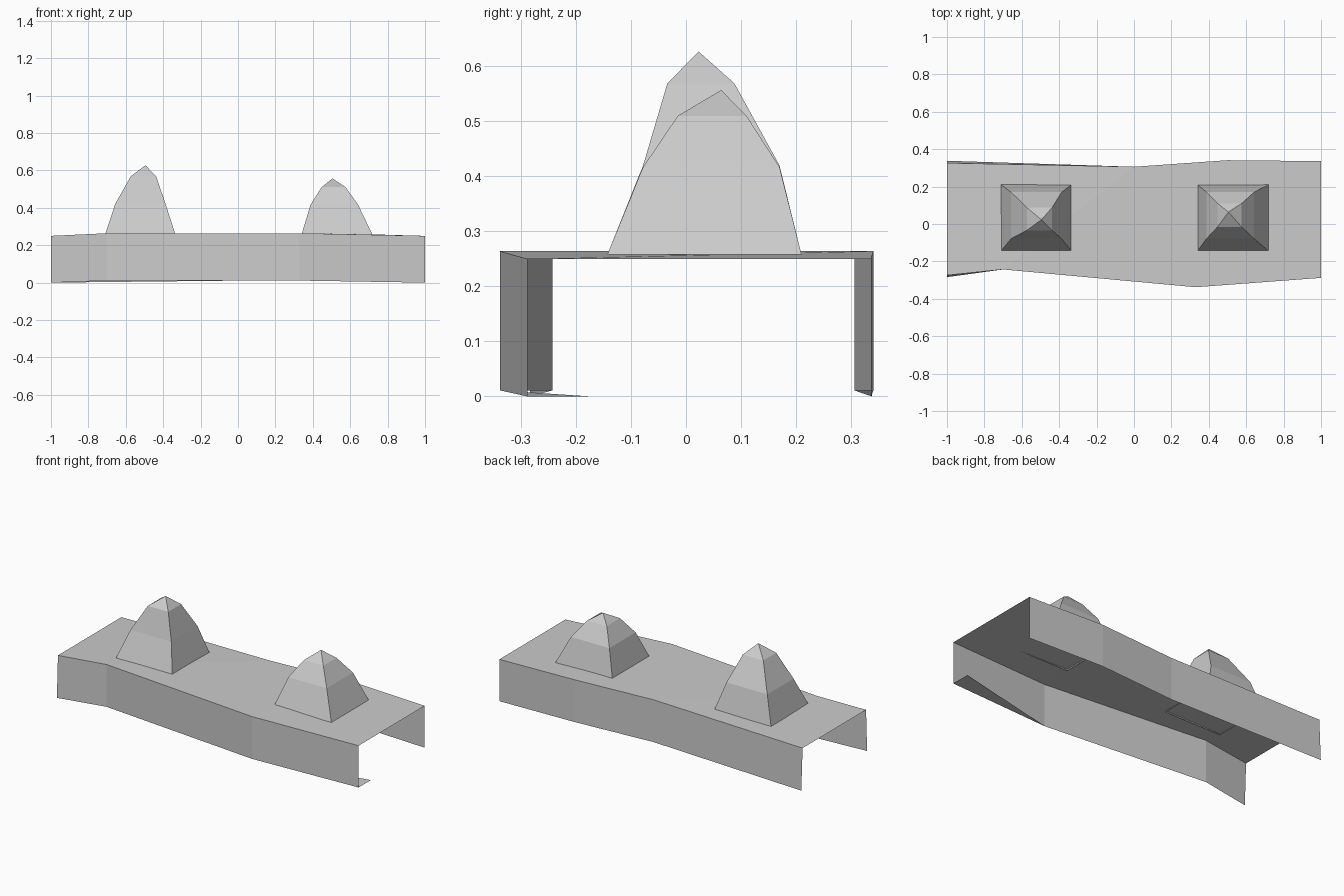
import bpy

cube = bpy.data.objects.get("Cube")
if cube:
    bpy.data.objects.remove(cube, do_unlink=True)

# One plain grey for everything
grey = bpy.data.materials.new("plain_grey")
grey.use_nodes = True
colour = (0.6, 0.6, 0.6, 1)
grey.diffuse_color = colour
grey.node_tree.nodes["Principled BSDF"].inputs["Base Color"].default_value = colour


def make(name, verts, faces):
    mesh = bpy.data.meshes.new(name)
    mesh.from_pydata(verts, [], faces)
    mesh.materials.append(grey)
    mesh.update()
    obj = bpy.data.objects.new(name, mesh)
    bpy.context.scene.collection.objects.link(obj)
    return obj


def strip(name, upper, lower):
    """Row of quads between two equally long edge lines."""
    n = len(upper)
    faces = [(i, n + i, n + i + 1, i + 1) for i in range(n - 1)]
    return make(name, upper + lower, faces)


# Edge lines of the deck, dropping slightly at both ends
HIGH, LOW = 0.264, 0.25
front_top = [(-1, -0.274, LOW), (-0.7, -0.243, HIGH), (0.33, -0.338, HIGH), (1, -0.288, LOW)]
back_top = [(-1, 0.326, LOW), (0, 0.306, HIGH), (0.5, 0.341, HIGH), (1, 0.336, LOW)]


def hem(line, flare):
    """Bottom edge of a skirt: straight below, flared at the right end."""
    pts = [(x, y, z - (0.25 if z == LOW else 0.253)) for x, y, z in line]
    x, y, z = pts[0]
    pts[0] = (x, y + flare, z)
    return pts


front_hem = hem(front_top, -0.01)
back_hem = hem(back_top, 0.012)

# Deck and its two hanging skirts, open at both ends
strip("deck", back_top, front_top)
strip("front_skirt", front_top, front_hem)
strip("back_skirt", back_hem, back_top)

# Small folded flap at the foot of the front skirt
make("bottom_flap", [front_hem[2], front_hem[3], (1, -0.172, 0)], [(0, 1, 2)])


def mound(name, rings, apex):
    """Four-sided domed pyramid from rectangular rings (x0, x1, y0, y1, z)."""
    verts, faces = [], []
    for x0, x1, y0, y1, z in rings:
        verts += [(x0, y0, z), (x1, y0, z), (x1, y1, z), (x0, y1, z)]
    verts.append(apex)
    top = len(verts) - 1
    for r in range(len(rings)):
        for k in range(4):
            a, b = 4 * r + k, 4 * r + (k + 1) % 4
            if r < len(rings) - 1:
                faces.append((a, b, b + 4, a + 4))
            else:
                faces.append((a, b, top))
    make(name, verts, faces)


mound("tall_mound",
      [(-0.71, -0.335, -0.143, 0.21, 0.258),
       (-0.657, -0.387, -0.078, 0.17, 0.42),
       (-0.573, -0.438, -0.034, 0.088, 0.569)],
      (-0.495, 0.023, 0.627))
mound("short_mound",
      [(0.34, 0.718, -0.143, 0.21, 0.258),
       (0.388, 0.642, -0.078, 0.17, 0.417),
       (0.447, 0.575, -0.015, 0.11, 0.51)],
      (0.505, 0.064, 0.557))
